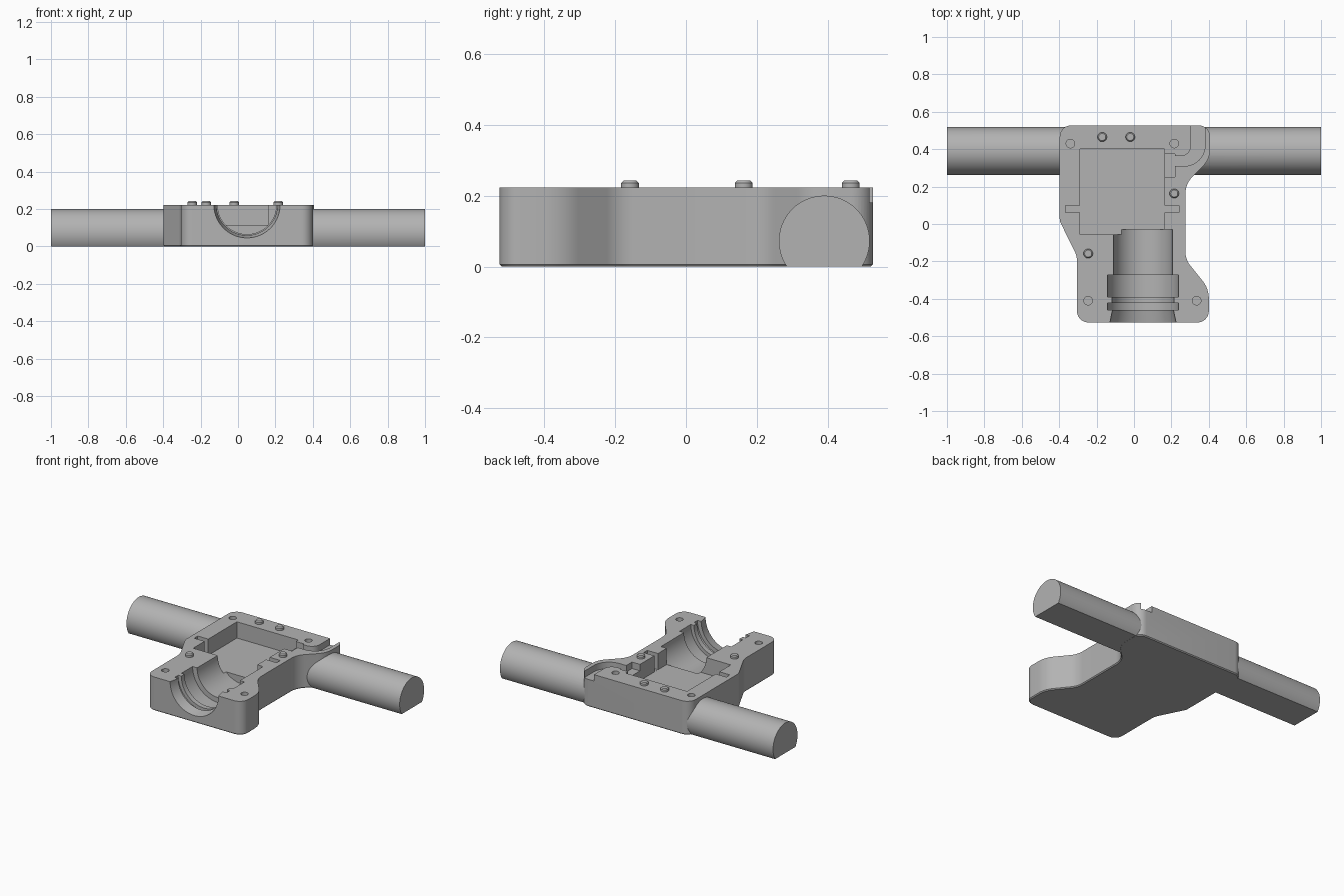
import bpy, bmesh, math
from mathutils import Vector, Matrix

cube = bpy.data.objects.get("Cube")
if cube:
    bpy.data.objects.remove(cube, do_unlink=True)

grey = bpy.data.materials.new("Plain grey")
grey.use_nodes = True
colour = (0.45, 0.45, 0.45, 1)
grey.diffuse_color = colour
grey.node_tree.nodes["Principled BSDF"].inputs["Base Color"].default_value = colour

TOP = 0.2225     # height of the split plane
FLOOR = 0.115    # floor of the pocket


def finish(bm, name):
    bmesh.ops.recalc_face_normals(bm, faces=bm.faces)
    mesh = bpy.data.meshes.new(name)
    bm.to_mesh(mesh)
    bm.free()
    mesh.materials.append(grey)
    obj = bpy.data.objects.new(name, mesh)
    bpy.context.collection.objects.link(obj)
    return obj


def rounded(corners, steps=10):
    """Polygon whose corners (x, y, radius) are filleted."""
    out = []
    for i, c in enumerate(corners):
        p = Vector(c[:2])
        r = c[2] if len(c) > 2 else 0
        if not r:
            out.append(p)
            continue
        a = (Vector(corners[i - 1][:2]) - p).normalized()
        b = (Vector(corners[(i + 1) % len(corners)][:2]) - p).normalized()
        half = a.angle(b) / 2
        centre = p + (a + b).normalized() * r / math.sin(half)
        start = p + a * r / math.tan(half) - centre
        end = p + b * r / math.tan(half) - centre
        turn = start.angle_signed(end)
        for k in range(steps + 1):
            out.append(centre + Matrix.Rotation(-turn * k / steps, 2) @ start)
    return out


def prism(name, points, z0, z1, chamfer=0):
    bm = bmesh.new()
    base = bm.faces.new([bm.verts.new((p[0], p[1], z0)) for p in points])
    ext = bmesh.ops.extrude_face_region(bm, geom=[base], use_keep_orig=True)
    moved = [v for v in ext["geom"] if isinstance(v, bmesh.types.BMVert)]
    bmesh.ops.translate(bm, verts=moved, vec=(0, 0, z1 - z0))
    if chamfer:
        bmesh.ops.recalc_face_normals(bm, faces=bm.faces)
        low = [e for e in bm.edges if all(abs(v.co.z - z0) < 1e-5 for v in e.verts)]
        bmesh.ops.bevel(bm, geom=low, offset=chamfer, segments=1, affect='EDGES')
    return finish(bm, name)


def box(name, x0, x1, y0, y1, z0, z1):
    return prism(name, [(x0, y0), (x1, y0), (x1, y1), (x0, y1)], z0, z1)


def lathe(name, profile, matrix, segments=64):
    """Solid of revolution about z from (radius, height) pairs."""
    bm = bmesh.new()
    rings = []
    for r, h in profile:
        angles = [2 * math.pi * (k + 0.5) / segments for k in range(segments)]
        rings.append([bm.verts.new((r * math.cos(a), r * math.sin(a), h)) for a in angles])
    for lo, hi in zip(rings, rings[1:]):
        for k in range(segments):
            n = (k + 1) % segments
            bm.faces.new((lo[k], lo[n], hi[n], hi[k]))
    bm.faces.new(rings[0])
    bm.faces.new(rings[-1])
    bm.transform(matrix)
    return finish(bm, name)


def boolean(target, tool, operation='DIFFERENCE'):
    mod = target.modifiers.new(tool.name, 'BOOLEAN')
    mod.operation, mod.solver, mod.object = operation, 'EXACT', tool
    bpy.context.view_layer.objects.active = target
    bpy.ops.object.modifier_apply(modifier=mod.name)
    bpy.data.objects.remove(tool, do_unlink=True)


def smooth(obj):
    bpy.ops.object.select_all(action='DESELECT')
    obj.select_set(True)
    bpy.context.view_layer.objects.active = obj
    bpy.ops.object.shade_smooth_by_angle(angle=math.radians(30))


# Housing half with waisted outline
body = prism("housing", rounded([
    (-0.305, -0.526, 0.06), (0.4, -0.526, 0.06), (0.4, -0.345, 0.15),
    (0.275, -0.19, 0.12), (0.275, 0.215, 0.13), (0.407, 0.347, 0.13),
    (0.407, 0.527, 0.06), (-0.397, 0.527, 0.06), (-0.397, 0.015, 0.05),
    (-0.305, -0.17, 0.12)]), 0, TOP, 0.006)

# Cross rod with a flat underside
rod = lathe("rod", [(0.128, -1), (0.128, 1)],
            Matrix.Translation((0, 0.39, 0.072)) @ Matrix.Rotation(math.pi / 2, 4, 'Y'), 96)
boolean(rod, box("rod_flat", -1.1, 1.1, 0.2, 0.6, -0.2, 0.0004))
boolean(body, rod, 'UNION')

# Rectangular pocket with side notches
boolean(body, box("pocket", -0.288, 0.162, -0.057, 0.4, FLOOR, 0.4))
boolean(body, box("notches", -0.365, 0.24, 0.062, 0.1, FLOOR + 0.0005, 0.4))

# Stepped bore with a flared mouth
boolean(body, lathe("bore", [
    (0.157, -0.03), (0.157, -0.272), (0.19, -0.272), (0.19, -0.39),
    (0.167, -0.39), (0.167, -0.423), (0.19, -0.423), (0.19, -0.46),
    (0.163, -0.46), (0.18, -0.54)],
    Matrix.Translation((0.048, 0, TOP)) @ Matrix.Rotation(-math.pi / 2, 4, 'X')))

# Curved cable channel leading out of the back
boolean(body, prism("channel", rounded([
    (0.15, 0.25), (0.22, 0.25), (0.22, 0.31), (0.38, 0.31, 0.11),
    (0.38, 0.6), (0.305, 0.6), (0.305, 0.363, 0.055), (0.22, 0.363),
    (0.22, 0.374), (0.15, 0.374)]), 0.18, 0.4))

# Screw holes
for x, y in [(-0.34, 0.43), (0.215, 0.43), (-0.245, -0.41), (0.335, -0.41)]:
    boolean(body, lathe("hole", [(0.023, 0.1), (0.023, 0.3)],
                        Matrix.Translation((x, y, 0)), 32))
smooth(body)

# Locating pins with chamfered tips
for x, y in [(-0.17, 0.465), (-0.02, 0.465), (0.215, 0.163), (-0.245, -0.158)]:
    smooth(lathe("locating_pin", [(0.025, 0.2), (0.025, 0.236), (0.019, 0.242)],
                 Matrix.Translation((x, y, 0)), 32))
